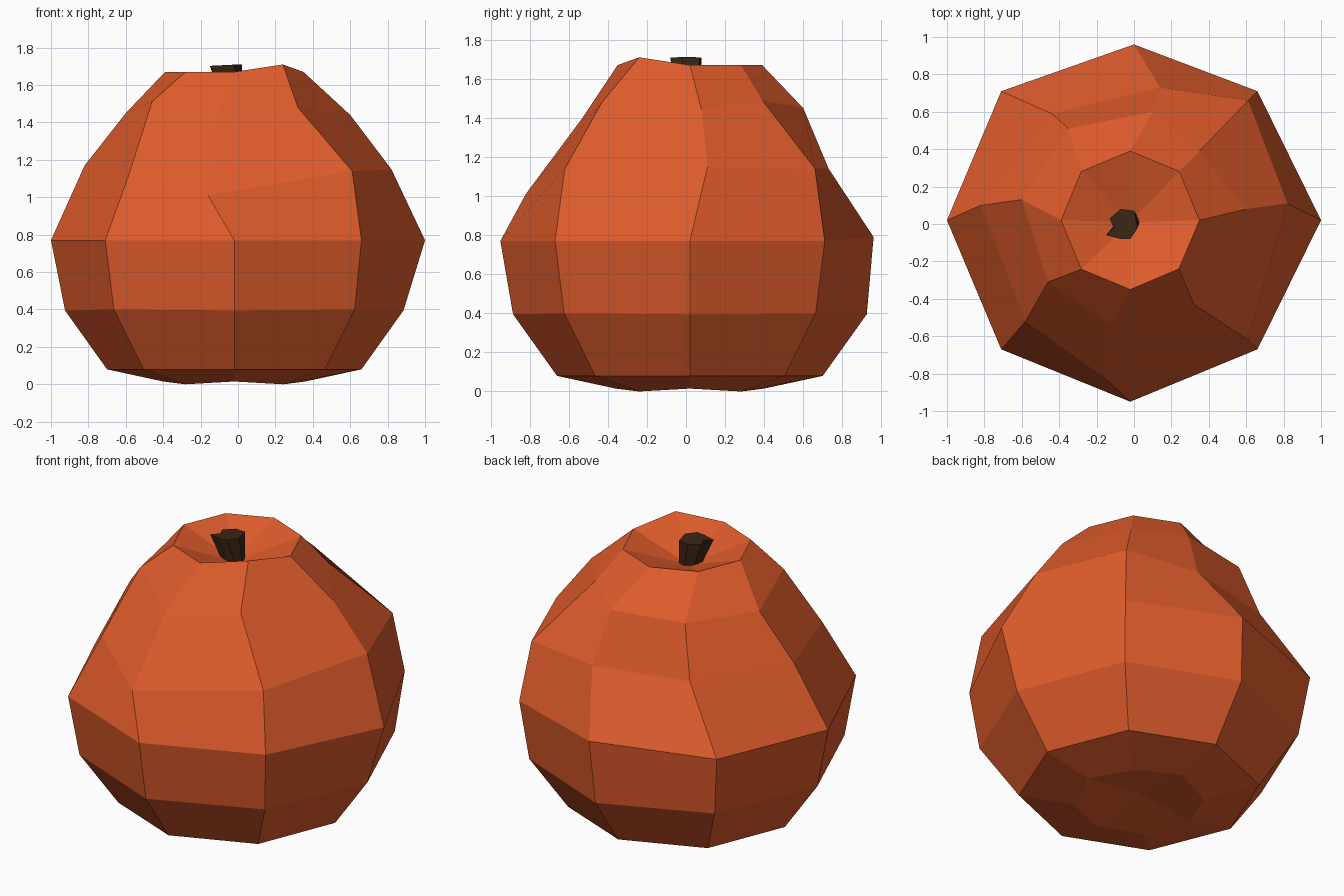
import bpy
from math import cos, sin, pi

if "Cube" in bpy.data.objects:
    bpy.data.objects.remove(bpy.data.objects["Cube"])


def material(name, color):
    m = bpy.data.materials.new(name)
    m.diffuse_color = (*color, 1)
    m.use_nodes = True
    m.node_tree.nodes["Principled BSDF"].inputs["Base Color"].default_value = m.diffuse_color
    return m


def ring(r_axis, r_diag, z_axis, z_diag):
    """Eight points, starting at +x, running counter-clockwise."""
    pts = []
    for i in range(8):
        r, z = (r_diag, z_diag) if i % 2 else (r_axis, z_axis)
        pts.append((-0.02 + r * cos(i * pi / 4), 0.02 + r * sin(i * pi / 4), z))
    return pts


def loft(name, rings, bottom, top, mat):
    """Join 8-sided rings and close both ends with a centre point."""
    verts = [p for r in rings for p in r] + [bottom, top]
    b, t, last = len(verts) - 2, len(verts) - 1, 8 * (len(rings) - 1)
    faces = []
    for i in range(8):
        j = (i + 1) % 8
        for k in range(0, last, 8):
            faces.append((k + i, k + j, k + 8 + j, k + 8 + i))
        faces.append((b, j, i))
        faces.append((t, last + i, last + j))
    me = bpy.data.meshes.new(name)
    me.from_pydata(verts, [], faces)
    me.materials.append(mat)
    ob = bpy.data.objects.new(name, me)
    bpy.context.collection.objects.link(ob)
    return ob


orange = material("orange_skin", (0.74, 0.107, 0.025))
brown = material("brown_stem", (0.045, 0.02, 0.008))

# Widest ring, then the irregular shoulders
belly = [(1, .02, .77), (.66, .71, .77), (0, .96, .79), (-.71, .71, .77),
         (-1, .02, .77), (-.71, -.67, .77), (-.02, -.95, .77), (.66, -.67, .77)]
shoulder = [(.82, .11, 1.15), (.61, .66, 1.14), (.14, .73, 1.14), (-.44, .59, 1.14),
            (-.82, .10, 1.17), (-.58, -.52, 1.13), (-.16, -.82, 1.01), (.61, -.62, 1.14)]
neck = [(.60, .08, 1.44), (.35, .39, 1.49), (.10, .60, 1.45), (-.35, .51, 1.45),
        (-.60, .13, 1.45), (-.46, -.31, 1.51), (-.13, -.53, 1.40), (.32, -.43, 1.48)]
rim = ring(.37, .37, 1.67, 1.67)
rim[7] = (.24, -.24, 1.71)

# Fruit body with dished top and underside
loft("fruit_body",
     [ring(.38, .37, .015, 0), ring(.68, .685, .08, .08), ring(.905, .91, .395, .40),
      belly, shoulder, neck, rim],
     (-.02, .02, .06), (-.02, .01, 1.54), orange)

# Short flared stem sitting in the dish
stem_top = [(.02, -.02), (0, .07), (-.07, .08), (-.13, .03),
            (-.11, -.02), (-.15, -.06), (-.07, -.08), (-.02, -.08)]
stem_base = [(-.03 + .06 * cos(i * pi / 4), .01 + .06 * sin(i * pi / 4), 1.52) for i in range(8)]
loft("stem", [stem_base, [(x, y, 1.71 + .05 * x) for x, y in stem_top]],
     (-.03, .01, 1.52), (-.06, 0, 1.707), brown)
